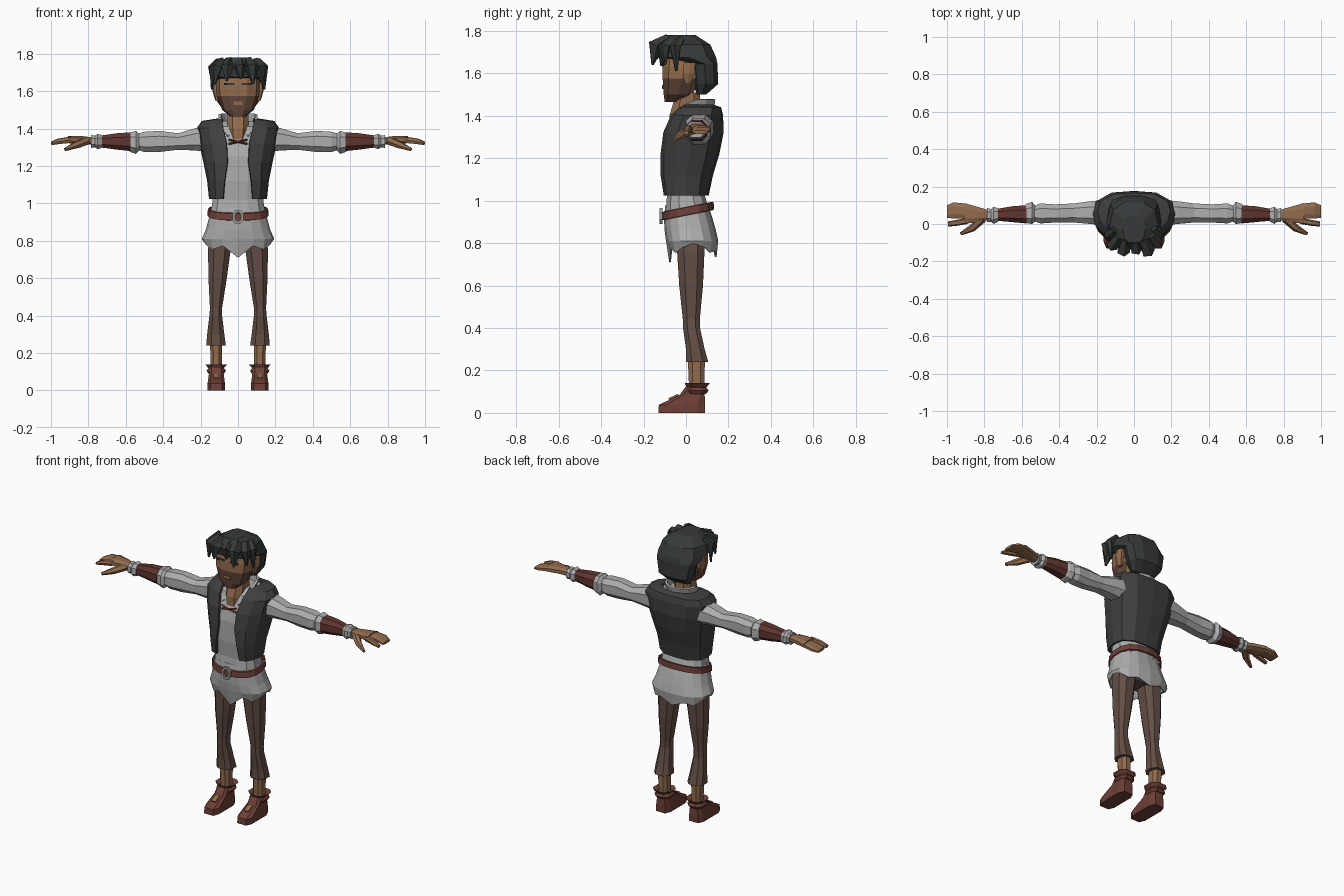
import bpy, bmesh, math
from mathutils import Vector


def mat(name, *rgb):
    m = bpy.data.materials.new(name)
    m.diffuse_color = (*rgb, 1)
    return m


SKIN = mat("skin", .29, .15, .075)
STUBBLE = mat("stubble", .125, .062, .042)
HAIR = mat("hair_black", .038, .042, .042)
LINEN = mat("linen_grey", .42, .42, .42)
VEST = mat("vest_charcoal", .05, .05, .05)
PANTS = mat("trouser_brown", .125, .076, .06)
LEATHER = mat("leather_red_brown", .155, .05, .038)
BRACER = mat("bracer_brown", .115, .035, .028)
METAL = mat("buckle_grey", .36, .36, .37)


def finish(bm, name, m, mirror=False, thick=0):
    bmesh.ops.recalc_face_normals(bm, faces=bm.faces)
    me = bpy.data.meshes.new(name)
    bm.to_mesh(me)
    bm.free()
    me.materials.append(m)
    ob = bpy.data.objects.new(name, me)
    bpy.context.collection.objects.link(ob)
    if mirror:
        ob.modifiers.new("mirror", "MIRROR").use_mirror_merge = False
    if thick:
        s = ob.modifiers.new("thickness", "SOLIDIFY")
        s.thickness, s.offset = thick, 0
    return ob


def skin_rings(name, rings, m, closed=True, caps=True, **kw):
    """Join rows of points with quads."""
    bm = bmesh.new()
    rows = [[bm.verts.new(p) for p in r] for r in rings]
    n = len(rows[0])
    for a, b in zip(rows, rows[1:]):
        for i in range(n if closed else n - 1):
            j = (i + 1) % n
            bm.faces.new((a[i], a[j], b[j], b[i]))
    if closed and caps:
        bm.faces.new(rows[0])
        bm.faces.new(rows[-1])
    return finish(bm, name, m, **kw)


def ring(axis, sec, n=8, p=.8, phase=.5):
    """Rounded section: sec = (position, a0, a1, b0, b1) across the axis."""
    t, a0, a1, b0, b1 = sec
    f = lambda v: math.copysign(abs(v) ** p, v) if abs(v) > 1e-6 else 0
    ang = [2 * math.pi * (i + phase) / n - math.pi / 2 for i in range(n)]
    ca, sa = [f(math.cos(a)) for a in ang], [f(math.sin(a)) for a in ang]
    ma, mb = max(ca), max(sa)
    out = []
    for c, s in zip(ca, sa):
        a = (a0 + a1) / 2 + (a1 - a0) / 2 * c / ma
        b = (b0 + b1) / 2 + (b1 - b0) / 2 * s / mb
        out.append((a, b, t) if axis == "z" else (t, a, b))
    return out


def loft(name, axis, secs, m, n=8, p=.8, **kw):
    return skin_rings(name, [ring(axis, s, n, p) for s in secs], m, **kw)


def body(name, secs, m, n=12, p=.75):
    return loft(name, "z", [(z, -w, w, f, b) for z, w, f, b in secs], m, n, p)


def tube(name, pts, radii, m, n=5, **kw):
    rows, pts = [], [Vector(q) for q in pts]
    for i, q in enumerate(pts):
        d = pts[min(i + 1, len(pts) - 1)] - pts[max(i - 1, 0)]
        rot = d.to_track_quat("Z", "Y")
        rows.append([q + rot @ Vector((radii[i] * math.cos(k * math.tau / n),
                                       radii[i] * math.sin(k * math.tau / n), 0)) for k in range(n)])
    return skin_rings(name, rows, m, **kw)


def box(name, x, y, z, m, **kw):
    return skin_rings(name, [[(x[0], y[0], h), (x[1], y[0], h), (x[1], y[1], h), (x[0], y[1], h)] for h in z], m, **kw)


# Head with a stubbled lower face, neck and ears
head = body("head", [(1.465, .04, -.10, -.03), (1.50, .085, -.105, .03), (1.575, .112, -.11, .07),
                     (1.63, .117, -.11, .09), (1.73, .11, -.10, .10)], SKIN, 10)
head.data.materials.append(STUBBLE)
for f in head.data.polygons:
    f.material_index = int(f.center.z < 1.575 and f.center.y < .03)
body("neck", [(1.33, .045, -.08, .06), (1.40, .055, -.078, .07), (1.51, .055, -.045, .065)], SKIN, 8)
loft("ear", "z", [(1.55, .10, .122, -.005, .02), (1.60, .10, .136, -.015, .04),
                  (1.65, .10, .136, -.01, .045)], SKIN, 6, mirror=True)
box("mouth", (-.024, .024), (-.1135, -.105), (1.527, 1.545), SKIN)
box("eyebrow", (.02, .075), (-.113, -.105), (1.632, 1.643), HAIR, mirror=True)

# Hair cap with a low back and drooping fringe locks
body("hair", [(1.50, .08, .05, .095), (1.55, .115, .035, .152), (1.645, .135, .025, .148),
              (1.675, .147, -.125, .142), (1.735, .13, -.135, .115), (1.78, .06, -.10, .045)], HAIR, 10)
for x, y, tx, ty, tz, r in [(-.055, -.11, -.06, -.155, 1.655, .036), (.07, -.11, .08, -.158, 1.64, .038),
                            (.01, -.11, .015, -.14, 1.665, .034), (-.105, -.09, -.125, -.115, 1.635, .034),
                            (.115, -.08, .13, -.10, 1.64, .032), (-.13, -.04, -.14, -.05, 1.61, .028),
                            (.13, -.03, .14, -.045, 1.61, .028)]:
    tube("fringe_lock", [(x * .8, y * .75, 1.762), ((x + tx) / 2, (y + ty) / 2 - .012, 1.728), (tx, ty, tz)],
         [r * .7, r, .006], HAIR)

# Shirt body, neck collar and chest lace
body("shirt", [(.95, .145, -.095, .11), (1.02, .135, -.09, .09), (1.12, .142, -.10, .10), (1.25, .15, -.10, .13),
               (1.33, .16, -.085, .14), (1.41, .16, -.05, .14), (1.44, .10, 0, .12)], LINEN)
rows = [[], []]
for i in range(13):
    a = math.radians(-150 + 25 * i)
    drop = .13 * max(0, -math.cos(a))
    for k, (rx, ry, z) in enumerate([(.083, .10, 1.425), (.10, .11, 1.478)]):
        rows[k].append((rx * math.sin(a), .022 + ry * math.cos(a), z - drop))
skin_rings("collar", rows, LINEN, closed=False, thick=.014)
for s in (-1, 1):
    tube("chest_lace", [(-.05, -.092, 1.33 + .012 * s), (0, -.098, 1.33), (.05, -.092, 1.33 - .012 * s)],
         [.006] * 3, LEATHER, 4)

# Shirt skirt with a ragged hem
hem = [.71, .775, .755, .78, .80, .785, .755, .765, .735]
hem += hem[-2:0:-1]
rows = [ring("z", (z, -w, w, f, b), 16, .85, 0) for z, w, f, b in
        [(.98, .14, -.093, .10), (.92, .152, -.10, .12), (.86, .168, -.097, .137), (.81, .19, -.09, .148)]]
rows.append([(x, y, h) for (x, y, _), h in zip(ring("z", (0, -.18, .18, -.075, .14), 16, .85, 0), hem)])
skin_rings("shirt_skirt", rows, LINEN, caps=False, thick=.008)

# Tilted belt and ring buckle
rows = []
for dz, g in ((-.02, 0), (-.018, .007), (.018, .004), (.02, -.004)):
    r = ring("z", (0, -.157 - g, .157 + g, -.107 - g, .126 + g), 16, .85, 0)
    rows.append([(x, y, .95 + .2 * y + dz) for x, y, _ in r])
skin_rings("belt", rows, LEATHER, caps=False)
rows = []
for k in range(9):
    a = math.tau * (k + .5) / 8
    rows.append([(math.cos(a) * (.025 + u), -.117 + v, .927 + math.sin(a) * (.034 + u))
                 for u, v in ((-.007, -.007), (.007, -.007), (.007, .007), (-.007, .007))])
skin_rings("buckle", rows, METAL, caps=False)

# Open vest: each row runs from one front edge round the back to the other
rows = []
for z, w, f, b, o in [(1.025, .148, -.098, .10, .078), (1.12, .158, -.113, .12, .07), (1.22, .178, -.113, .15, .055),
                      (1.32, .20, -.10, .17, .06), (1.40, .215, -.065, .168, .078), (1.435, .19, -.025, .16, .085),
                      (1.447, .11, .0, .125, .08)]:
    d = b - f
    half = [(o, f), (o + (w - o) * .55, f + d * .06), (w * .93, f + d * .24), (w, f + d * .5),
            (w * .92, f + d * .78), (w * .55, f + d * .97)]
    rows.append([(x, y, z) for x, y in half] + [(0, b, z)] + [(-x, y, z) for x, y in half[::-1]])
skin_rings("vest", rows, VEST, closed=False, thick=.014)

# Sleeves, gathered cuffs and bracers
loft("sleeve", "x", [(.15, -.01, .13, 1.275, 1.415), (.23, 0, .122, 1.283, 1.402), (.32, .008, .11, 1.287, 1.375),
                     (.42, .008, .105, 1.275, 1.388), (.50, .003, .11, 1.275, 1.383),
                     (.55, .02, .09, 1.29, 1.37)], LINEN, mirror=True)
loft("elbow_cuff", "x", [(.525, .015, .095, 1.285, 1.37), (.545, 0, .118, 1.265, 1.387),
                         (.575, .005, .108, 1.275, 1.38), (.59, .015, .095, 1.29, 1.37)], LINEN, mirror=True)
loft("bracer", "x", [(.575, .003, .10, 1.28, 1.38), (.65, .01, .095, 1.288, 1.375),
                     (.738, .018, .08, 1.30, 1.362)], BRACER, mirror=True)
loft("wrist_cuff", "x", [(.728, .012, .085, 1.297, 1.365), (.75, 0, .092, 1.29, 1.372),
                         (.765, .012, .08, 1.30, 1.362), (.785, .01, .085, 1.297, 1.365)], LINEN, mirror=True)

# Hands
loft("palm", "x", [(.77, .022, .072, 1.312, 1.352), (.83, .012, .09, 1.318, 1.36), (.91, 0, .112, 1.322, 1.36)],
     SKIN, mirror=True)
loft("fingers", "x", [(.89, .03, .108, 1.324, 1.358), (.965, .03, .116, 1.318, 1.346),
                      (1.0, .032, .10, 1.314, 1.33)], SKIN, mirror=True)
loft("index_finger", "x", [(.89, .0, .034, 1.324, 1.357), (.95, -.01, .022, 1.318, 1.346),
                           (.995, -.014, .014, 1.312, 1.328)], SKIN, 6, mirror=True)
tube("thumb", [(.81, .03, 1.335), (.865, -.022, 1.312), (.925, -.052, 1.288)], [.024, .02, .009], SKIN, 6, mirror=True)

# Trousers and bare shins
body("trouser_hips", [(.79, .10, -.03, .075), (.84, .145, -.05, .09), (.93, .135, -.075, .09)], PANTS, 10)
loft("trouser_leg", "z", [(.88, .015, .14, -.05, .09), (.76, .038, .16, -.042, .087), (.60, .06, .158, -.032, .08),
                          (.44, .085, .15, -.015, .065), (.40, .085, .153, -.014, .066), (.30, .073, .165, 0, .088),
                          (.24, .065, .17, 0, .105)], PANTS, mirror=True)
loft("shin", "z", [(.27, .085, .15, .008, .09), (.10, .085, .145, .015, .085)], SKIN, mirror=True)

# Boots with flared ankle cuffs and a light tongue opening
loft("boot", "z", [(0, .07, .163, -.13, .09), (.038, .07, .163, -.128, .09), (.085, .076, .156, -.03, .088),
                   (.125, .08, .154, .0, .09)], LEATHER, p=.45, mirror=True)
loft("boot_cuff", "z", [(.09, .075, .158, .0, .095), (.105, .064, .168, -.006, .106), (.12, .075, .158, .002, .096),
                        (.14, .055, .177, -.006, .112), (.125, .085, .147, .012, .088)], LEATHER, mirror=True)
skin_rings("boot_tongue", [[(.102, y, z), (.13, y, z)] for y, z in ((-.082, .065), (-.036, .086))],
           SKIN, closed=False, mirror=True, thick=.008)
